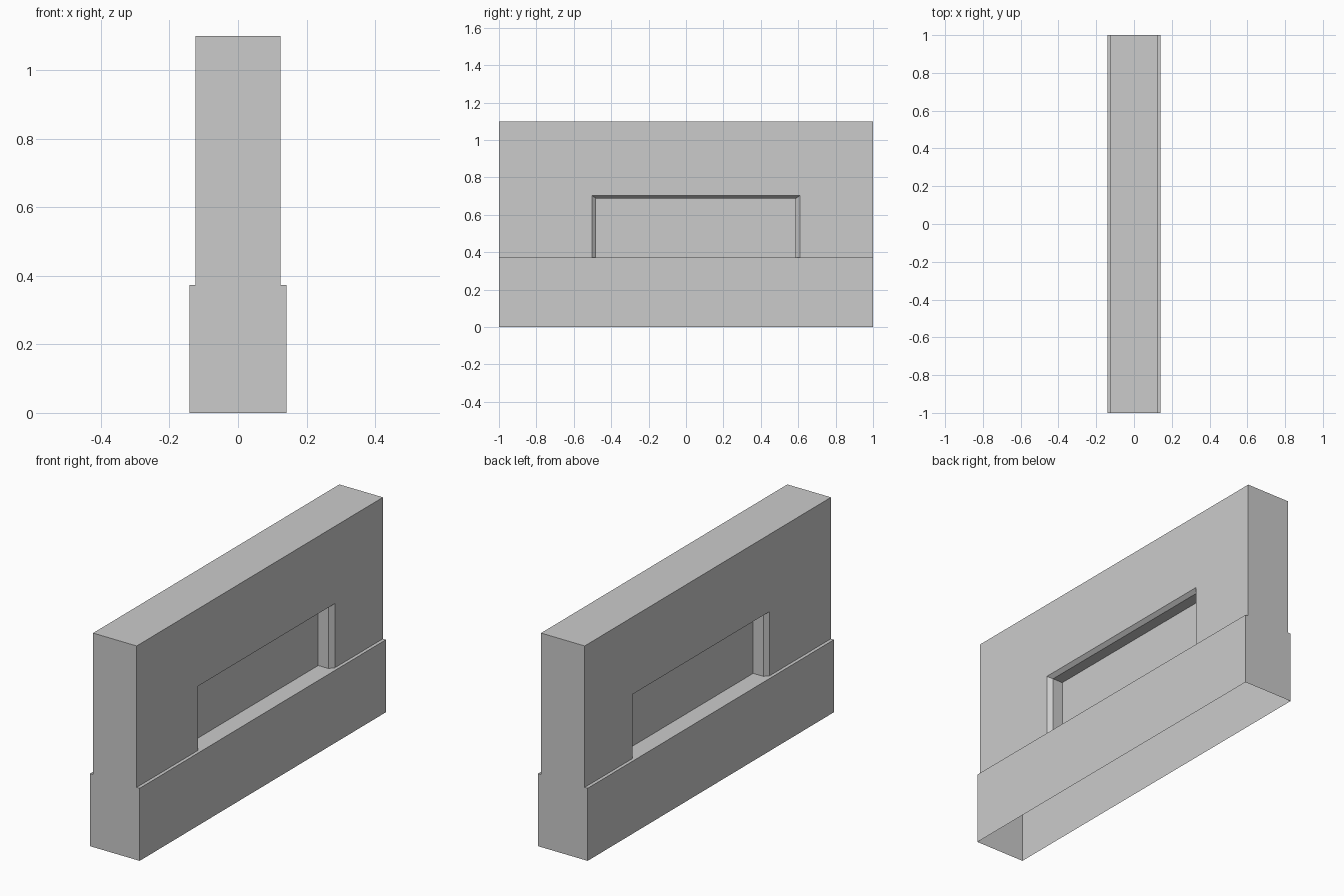
import bpy
import bmesh

cube = bpy.data.objects.get("Cube")
if cube:
    bpy.data.objects.remove(cube, do_unlink=True)

# Main dimensions
BASE_X, WALL_X = 0.141, 0.124
LEDGE_Z, TOP_Z = 0.373, 1.10

grey = bpy.data.materials.new("plain grey")
grey.use_nodes = True
grey.diffuse_color = (0.6, 0.6, 0.6, 1)
grey.node_tree.nodes["Principled BSDF"].inputs["Base Color"].default_value = (0.6, 0.6, 0.6, 1)

bm = bmesh.new()


def face(points):
    bm.faces.new([bm.verts.new(p) for p in points])


def arch(x, y0, y1, top):
    """Upside-down U standing on the ledge."""
    return [(x, y0, LEDGE_Z), (x, y0, top), (x, y1, top), (x, y1, LEDGE_Z)]


def build_side(s):
    # Wall outline, recess opening, chamfer and recess back
    arches = [
        arch(s * WALL_X, -1, 1, TOP_Z),
        arch(s * WALL_X, -0.503, 0.61, 0.703),
        arch(s * 0.104, -0.48, 0.586, 0.687),
        arch(s * 0.046, -0.48, 0.586, 0.687),
    ]
    for a, b in zip(arches, arches[1:]):
        for i in range(3):
            face([a[i], a[i + 1], b[i + 1], b[i]])
    face(arches[-1])
    # Ledge running into the recess floor
    outer = [(s * BASE_X, y, LEDGE_Z) for y in (1, -1)]
    face(outer + [a[0] for a in arches] + [a[3] for a in reversed(arches)])
    # Plinth side
    face(outer + [(s * BASE_X, y, 0) for y in (-1, 1)])


for side in (1, -1):
    build_side(side)

# Stepped end faces
half = [(BASE_X, 0), (BASE_X, LEDGE_Z), (WALL_X, LEDGE_Z), (WALL_X, TOP_Z)]
outline = half + [(-x, z) for x, z in reversed(half)]
for y in (-1, 1):
    face([(x, y, z) for x, z in outline])

# Flat top; the underside stays open
face([(-WALL_X, -1, TOP_Z), (WALL_X, -1, TOP_Z), (WALL_X, 1, TOP_Z), (-WALL_X, 1, TOP_Z)])

bmesh.ops.remove_doubles(bm, verts=bm.verts[:], dist=0.0001)
bmesh.ops.recalc_face_normals(bm, faces=bm.faces[:])

mesh = bpy.data.meshes.new("recessed_wall")
bm.to_mesh(mesh)
bm.free()
mesh.materials.append(grey)
wall = bpy.data.objects.new("recessed_wall", mesh)
bpy.context.collection.objects.link(wall)
